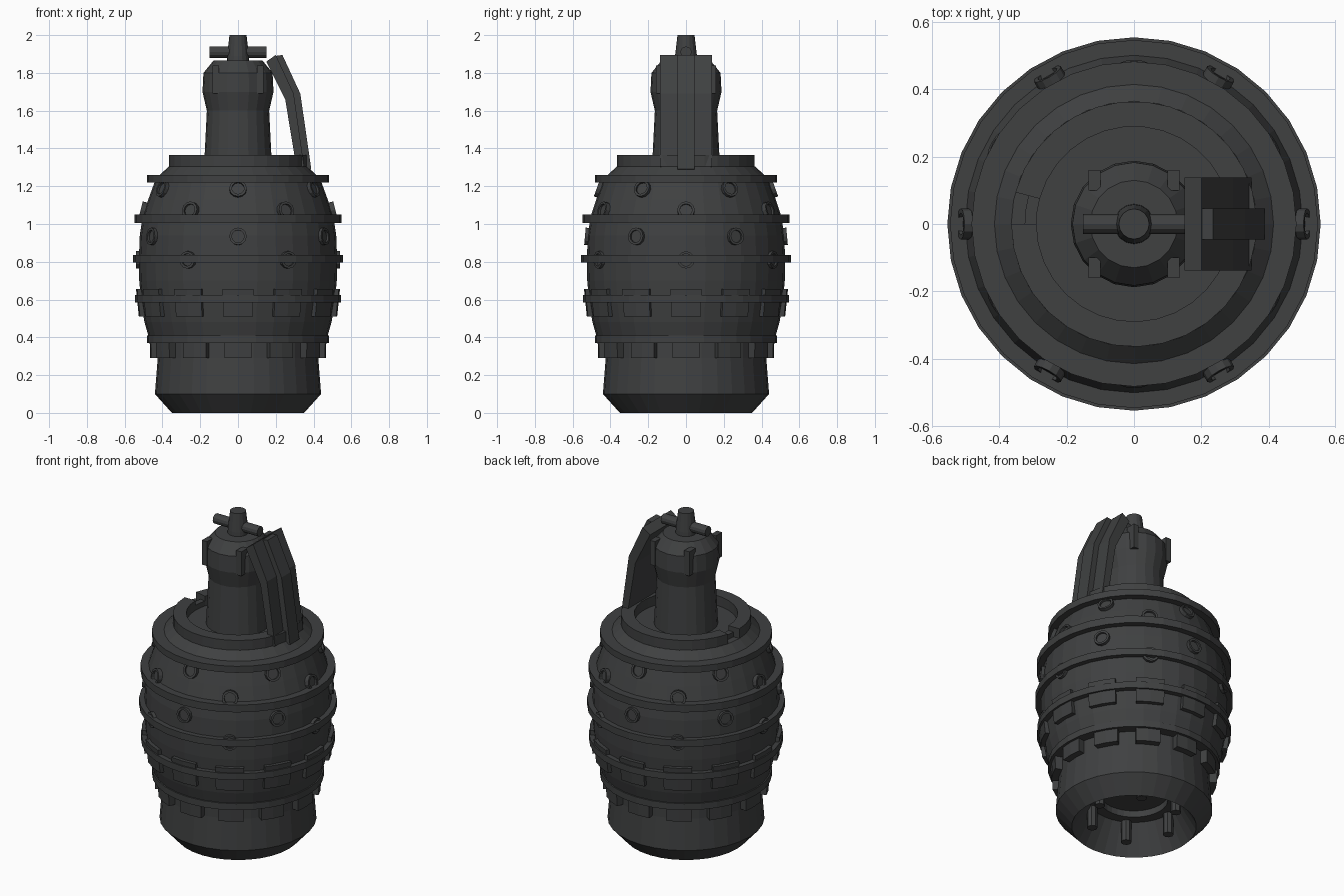
import bpy, bmesh
from math import cos, sin, radians, pi
from mathutils import Matrix, Vector

if "Cube" in bpy.data.objects:
    bpy.data.objects.remove(bpy.data.objects["Cube"])

mat = bpy.data.materials.new("dark_metal")
mat.diffuse_color = (0.05, 0.052, 0.053, 1)
mat.use_nodes = True
mat.node_tree.nodes["Principled BSDF"].inputs["Base Color"].default_value = mat.diffuse_color


def finish(name, bm):
    bmesh.ops.remove_doubles(bm, verts=bm.verts, dist=1e-5)
    bmesh.ops.recalc_face_normals(bm, faces=bm.faces)
    me = bpy.data.meshes.new(name)
    bm.to_mesh(me)
    bm.free()
    me.materials.append(mat)
    ob = bpy.data.objects.new(name, me)
    bpy.context.collection.objects.link(ob)
    return ob


def sweep(bm, prof, seg, start=0, angle=360, closed=False, m=Matrix()):
    """Turn an (r, z) profile around z; a partial turn gets end caps."""
    full = angle == 360
    rows = []
    for i in range(seg if full else seg + 1):
        a = radians(start + angle * i / seg)
        rows.append([bm.verts.new(m @ Vector((r * cos(a), r * sin(a), z))) for r, z in prof])
    n = len(prof)
    for i in range(seg):
        p, q = rows[i], rows[(i + 1) % len(rows)]
        for j in range(n if closed else n - 1):
            k = (j + 1) % n
            if prof[j][0] == 0 and prof[k][0] == 0:
                continue
            vs = [p[j], q[j], q[k], p[k]]
            if prof[j][0] == 0:
                vs = [p[j], q[k], p[k]]
            elif prof[k][0] == 0:
                vs = [p[j], q[j], p[k]]
            bm.faces.new(vs)
    if not full:
        bm.faces.new(rows[0])
        bm.faces.new(rows[-1])


def lathe(name, prof, seg=32, **kw):
    bm = bmesh.new()
    sweep(bm, prof, seg, **kw)
    return finish(name, bm)


def box(bm, lo, hi):
    c = [(a + b) / 2 for a, b in zip(lo, hi)]
    s = [b - a for a, b in zip(lo, hi)]
    bmesh.ops.create_cube(bm, size=1, matrix=Matrix.Translation(c) @ Matrix.Diagonal((*s, 1)))


def plate(name, pts, half):
    """Extrude an (x, z) outline across y."""
    bm = bmesh.new()
    f = bm.faces.new([bm.verts.new((x, -half, z)) for x, z in pts])
    r = bmesh.ops.extrude_face_region(bm, geom=[f])
    bmesh.ops.translate(bm, vec=(0, 2 * half, 0),
                        verts=[v for v in r["geom"] if isinstance(v, bmesh.types.BMVert)])
    return finish(name, bm)


# Barrel body with a hollow base and a chamfered shoulder
lathe("body", [(0, 0.21), (0.19, 0.21), (0.19, 0.17), (0.25, 0.17), (0.35, 0), (0.44, 0.1),
               (0.425, 0.29), (0.425, 0.38), (0.475, 0.41), (0.495, 0.48), (0.512, 0.58),
               (0.523, 0.7), (0.525, 0.81), (0.52, 0.94), (0.505, 1.04), (0.475, 1.13),
               (0.435, 1.24), (0.415, 1.26), (0.365, 1.305), (0, 1.305)])

# Raised bands around the body
for i, (r, z0, z1) in enumerate([(0.483, 0.37, 0.41), (0.545, 0.585, 0.625), (0.555, 0.795, 0.837),
                                 (0.547, 1.005, 1.05), (0.483, 1.22, 1.26)]):
    lathe(f"band_{i + 1}", [(0.40, z0), (r, z0), (r, z1), (0.40, z1)], closed=True)

# Rows of curved lugs
for name, ri, r0, r1, z0, z1 in [("lower_lugs", 0.41, 0.465, 0.468, 0.29, 0.39),
                                 ("upper_lugs", 0.48, 0.525, 0.54, 0.51, 0.655)]:
    bm = bmesh.new()
    for k in range(12):
        sweep(bm, [(ri, z0), (r0, z0), (r1, z1), (ri, z1)], 2, 30 * k - 8.7, 17.4, True)
    finish(name, bm)

# Hollow round bolts, staggered in four rows
bm = bmesh.new()
for z, r, a0, tilt in [(1.19, 0.472, 30, 20), (1.075, 0.515, 0, 14), (0.935, 0.535, 30, 5), (0.81, 0.54, 0, 0)]:
    for k in range(6):
        m = (Matrix.Rotation(radians(a0 + 60 * k), 4, 'Z') @ Matrix.Translation((r, 0, z))
             @ Matrix.Rotation(radians(90 - tilt), 4, 'Y'))
        sweep(bm, [(0.046, -0.05), (0.046, 0), (0.033, 0), (0.033, -0.012), (0, -0.012)], 12, m=m)
finish("side_bolts", bm)

# Small studs inside the base
bm = bmesh.new()
for k in range(6):
    a = radians(60 * k)
    m = Matrix.Translation((0.25 * cos(a), 0.25 * sin(a), 0.04))
    sweep(bm, [(0, 0), (0.03, 0), (0.03, 0.15), (0, 0.15)], 8, m=m)
finish("base_studs", bm)

# Collar with a notch on the left side
lathe("collar", [(0.29, 1.29), (0.365, 1.29), (0.365, 1.365), (0.29, 1.365)], 30,
      start=180, angle=345, closed=True)
lathe("collar_notch_step", [(0.29, 1.29), (0.325, 1.29), (0.325, 1.335), (0.29, 1.335)], 2,
      start=165, angle=15, closed=True)

# Neck and head
lathe("neck", [(0, 1.3), (0.18, 1.3), (0.165, 1.6), (0.188, 1.7), (0.183, 1.8), (0.13, 1.865), (0, 1.865)], 20)
bm = bmesh.new()
for sx in (-1, 1):
    for sy in (-1, 1):
        xs, ys = sorted((sx * 0.135, sx * 0.10)), sorted((sy * 0.10, sy * 0.16))
        box(bm, (xs[0], ys[0], 1.69), (xs[1], ys[1], 1.84))
finish("head_brackets", bm)

# Striker and its cross pin
lathe("striker", [(0, 1.85), (0.06, 1.85), (0.058, 1.89), (0.045, 2.0), (0, 2.0)], 16)
lathe("cross_pin", [(0, -0.152), (0.03, -0.152), (0.03, 0.152), (0, 0.152)], 12,
      m=Matrix.Translation((0, 0, 1.91)) @ Matrix.Rotation(pi / 2, 4, 'Y'))

# Bent lever with a central rib
plate("lever", [(0.15, 1.86), (0.20, 1.895), (0.295, 1.69), (0.35, 1.305), (0.31, 1.295), (0.25, 1.66)], 0.138)
plate("lever_rib", [(0.20, 1.89), (0.235, 1.895), (0.33, 1.69), (0.388, 1.29), (0.335, 1.28), (0.28, 1.68)], 0.046)
